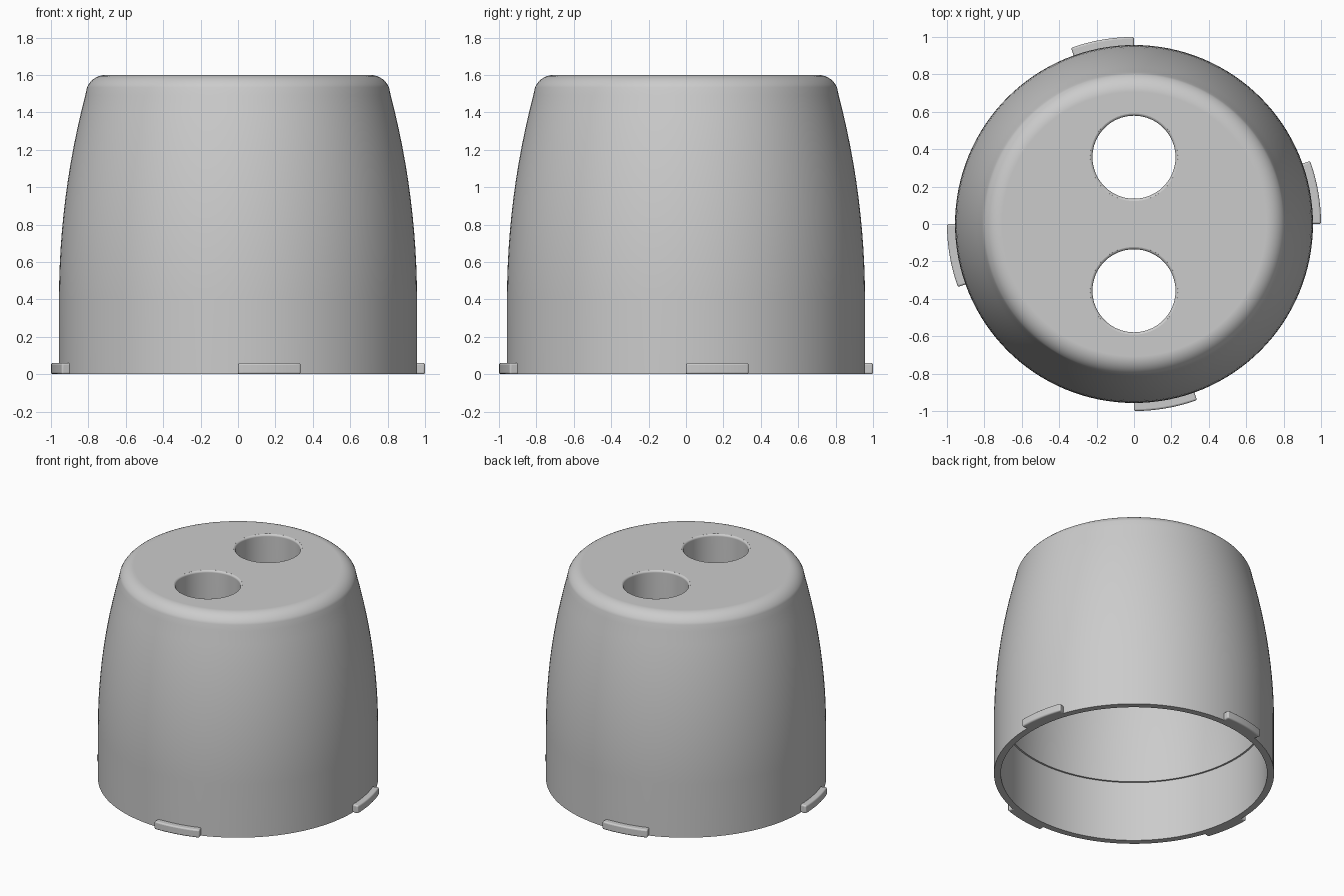
import bpy
import bmesh
from math import sin, cos, pi, radians, sqrt

cube = bpy.data.objects.get("Cube")
if cube:
    bpy.data.objects.remove(cube, do_unlink=True)

grey = bpy.data.materials.new("plain grey")
grey.use_nodes = True
grey.diffuse_color = (0.6, 0.6, 0.6, 1)
grey.node_tree.nodes["Principled BSDF"].inputs["Base Color"].default_value = (0.6, 0.6, 0.6, 1)

HEIGHT = 1.6
STRAIGHT = 0.4      # height where the outer wall starts to curve inwards
CEILING = 1.3       # underside of the thick top


def make_object(name, bm):
    bmesh.ops.recalc_face_normals(bm, faces=bm.faces)
    mesh = bpy.data.meshes.new(name)
    bm.to_mesh(mesh)
    bm.free()
    mesh.materials.append(grey)
    obj = bpy.data.objects.new(name, mesh)
    bpy.context.collection.objects.link(obj)
    return obj


def revolve(name, profile, segments, cx=0, cy=0):
    """Turn (radius, height) points around z and cap both ends."""
    bm = bmesh.new()
    rings = []
    for r, z in profile:
        angles = [2 * pi * i / segments for i in range(segments)]
        rings.append([bm.verts.new((cx + r * cos(a), cy + r * sin(a), z)) for a in angles])
    for low, high in zip(rings, rings[1:]):
        for i in range(segments):
            j = (i + 1) % segments
            bm.faces.new((low[i], low[j], high[j], high[i]))
    bm.faces.new(rings[0])
    bm.faces.new(rings[-1])
    return make_object(name, bm)


def outer_radius(z):
    curve = 4.3
    rise = max(0, z - STRAIGHT)
    return 0.957 - curve + sqrt(curve ** 2 - rise ** 2)


def smooth(obj):
    bpy.ops.object.select_all(action='DESELECT')
    obj.select_set(True)
    bpy.context.view_layer.objects.active = obj
    bpy.ops.object.shade_smooth_by_angle(angle=radians(35))
    obj.modifiers.new("even shading", 'WEIGHTED_NORMAL').keep_sharp = True


# Cup: ceiling, inner wall, small inner ledge, rim, curved outer wall, rounded shoulder
inner_steps = [CEILING - i * (CEILING - 0.455) / 8 for i in range(9)]
profile = [(outer_radius(z) - 0.06, z) for z in inner_steps]
profile += [(0.91, 0.455), (0.91, 0), (0.957, 0)]
outer_steps = [STRAIGHT + i * (1.49 - STRAIGHT) / 12 for i in range(13)]
profile += [(outer_radius(z), z) for z in outer_steps]
fillet = 0.11
shoulder = outer_radius(1.49) - fillet
for i in range(1, 9):
    a = radians(14 + 76 * i / 8)
    profile.append((shoulder + fillet * cos(a), HEIGHT - fillet + fillet * sin(a)))
cup = revolve("cup_body", profile, 128)

# Two round holes with softened upper edges
hole, soft = 0.222, 0.015
cut = [(hole, CEILING - 0.1), (hole, HEIGHT - soft)]
for i in range(1, 5):
    a = radians(80) * i / 4
    cut.append((hole + soft * (1 - cos(a)), HEIGHT - soft + soft * sin(a)))
cut.append((hole + soft, HEIGHT + 0.005))
for y in (-0.357, 0.357):
    cutter = revolve("hole_cutter", cut, 64, cy=y)
    cutter.hide_render = True
    boolean = cup.modifiers.new("hole", 'BOOLEAN')
    boolean.operation = 'DIFFERENCE'
    boolean.solver = 'EXACT'
    boolean.object = cutter
    bpy.context.view_layer.objects.active = cup
    bpy.ops.object.modifier_apply(modifier=boolean.name)
    bpy.data.objects.remove(cutter, do_unlink=True)
smooth(cup)


# Four curved locking tabs around the rim
def make_tab(name, start):
    bm = bmesh.new()
    steps = 8
    sections = []
    for i in range(steps + 1):
        a = start + radians(19.7) * i / steps
        corners = ((0.935, 0), (1, 0), (1, 0.06), (0.935, 0.06))
        sections.append([bm.verts.new((r * cos(a), r * sin(a), z)) for r, z in corners])
    for s, t in zip(sections, sections[1:]):
        for k in range(4):
            n = (k + 1) % 4
            bm.faces.new((s[k], s[n], t[n], t[k]))
    bm.faces.new(sections[0])
    bm.faces.new(sections[-1])
    obj = make_object(name, bm)
    bevel = obj.modifiers.new("soft edges", 'BEVEL')
    bevel.width = 0.01
    bevel.segments = 3
    bevel.limit_method = 'ANGLE'
    smooth(obj)


for i, side in enumerate(("left", "back", "right", "front")):
    make_tab(side + "_tab", i * pi / 2)
